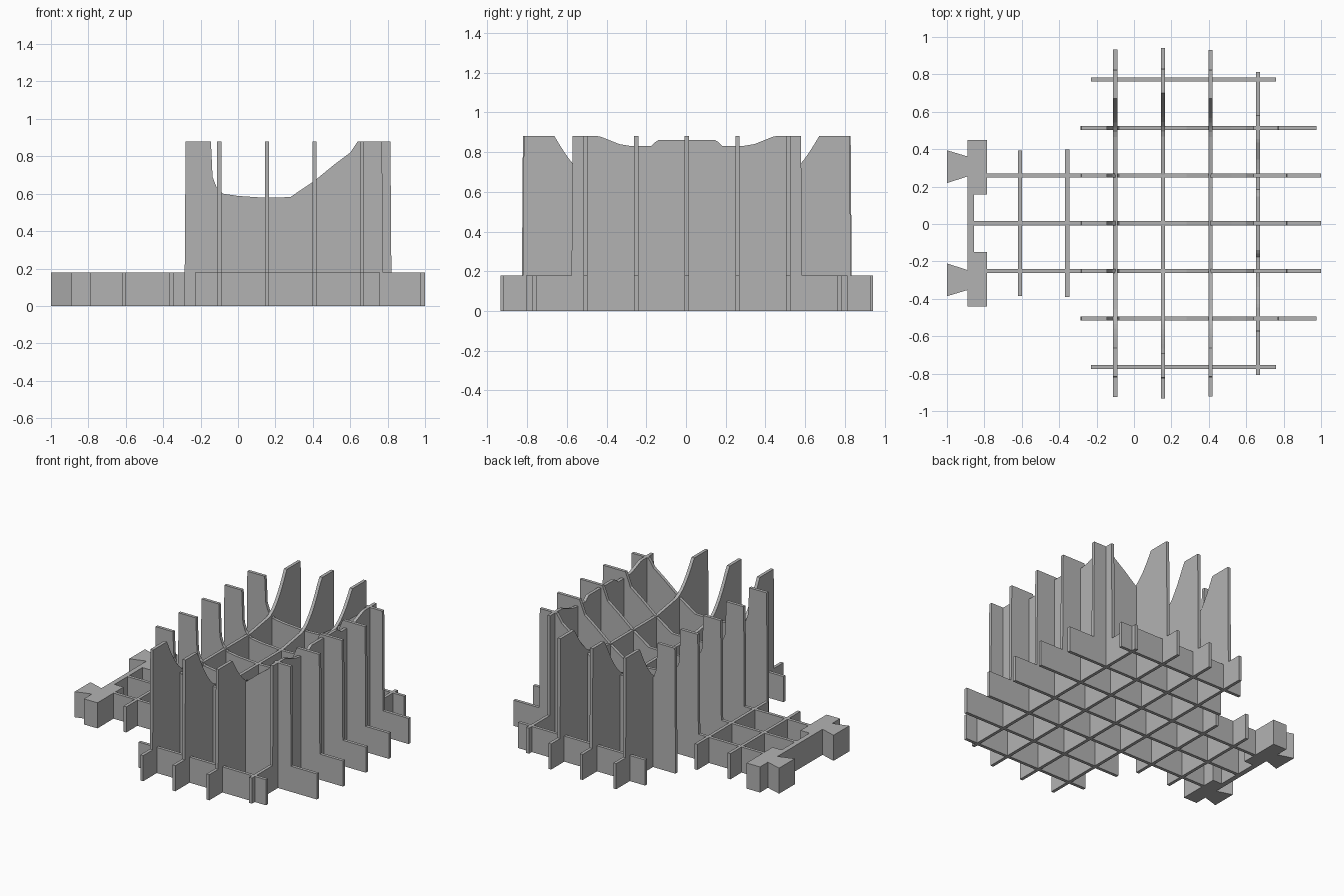
import bpy, bmesh

cube = bpy.data.objects.get("Cube")
if cube:
    bpy.data.objects.remove(cube, do_unlink=True)

grey = bpy.data.materials.new("plain grey")
grey.use_nodes = True
colour = (0.45, 0.45, 0.45, 1)
grey.diffuse_color = colour
grey.node_tree.nodes["Principled BSDF"].inputs["Base Color"].default_value = colour

LOW, TOP, THICK, MID = 0.18, 0.88, 0.022, 0.004


def plate(name, outline, depth):
    """Extrude a closed outline of 3D points by a depth vector."""
    bm = bmesh.new()
    face = bm.faces.new([bm.verts.new(p) for p in outline])
    new = bmesh.ops.extrude_face_region(bm, geom=[face])["geom"]
    bmesh.ops.translate(bm, vec=depth, verts=[v for v in new if isinstance(v, bmesh.types.BMVert)])
    bmesh.ops.recalc_face_normals(bm, faces=bm.faces)
    mesh = bpy.data.meshes.new(name)
    bm.to_mesh(mesh)
    bm.free()
    mesh.materials.append(grey)
    ob = bpy.data.objects.new(name, mesh)
    bpy.context.collection.objects.link(ob)
    return ob


def lookup(knots, u):
    """Straight-line interpolation through a profile."""
    for (a, za), (b, zb) in zip(knots, knots[1:]):
        if u <= b:
            return za + (zb - za) * max(0, u - a) / (b - a)
    return knots[-1][1]


# Hollow profile from back to front
hollow = [(-0.145, TOP), (-0.136, 0.69), (-0.115, 0.635), (-0.08, 0.6), (0, 0.588), (0.15, 0.578),
          (0.28, 0.582), (0.41, 0.67), (0.52, 0.76), (0.6, 0.82), (0.64, TOP)]
# Front cross rib, one half
front_edge = [(0, 0.86), (0.15, 0.86), (0.18, 0.83), (0.28, 0.83), (0.34, 0.84), (0.44, TOP)]


def dip(y):
    return 0.04 * min(1, max(0, (0.5 - abs(y)) / 0.24))


def cross_height(x, y):
    """Top of a cross rib: floor of the hollow, sweeping up at the sides."""
    y = abs(y)
    if x > 0.6:
        return lookup(front_edge, y)
    floor = lookup(hollow, x) - dip(y)
    edge = 0.69 if 0 < x < 0.3 else 0.665
    t = min(1, max(0, (y - 0.47) / (edge - 0.47)))
    return floor + (TOP - floor) * t ** 1.7


def outline(low, tall, tops):
    """Low foot with an optional raised middle."""
    pts = [(low[0], 0), (low[0], LOW)]
    if tall:
        if tall[0] - low[0] > 0.02:
            pts.append((tall[0] - 0.005, LOW))
        pts += [(tall[0], TOP)] + tops + [(tall[1], TOP), (tall[1] + 0.005, LOW)]
    return pts + [(low[1], LOW), (low[1], 0)]


# Long ribs, running back to front
long_ribs = [("centre", 0, (-0.86, 1), (-0.28, 0.815)),
             ("inner", 0.255, (-0.79, 1), (-0.28, 0.815)),
             ("middle", 0.51, (-0.285, 0.975), (-0.28, 0.77)),
             ("outer", 0.768, (-0.23, 0.76), None)]
for name, off, low, tall in long_ribs:
    for side in ((1, -1) if off else (1,)):
        y = side * off + MID
        tops = [(x, z if z == TOP else z - dip(off)) for x, z in hollow]
        pts = [(x, y - THICK / 2, z) for x, z in outline(low, tall, tops)]
        label = ("left_" if side > 0 else "right_") if off else ""
        plate(label + name + "_long_rib", pts, (0, THICK, 0))

# Cross ribs, running side to side
cross_ribs = [(-0.61, 0.39, 0), (-0.357, 0.395, 0), (-0.1, 0.93, 0.82),
              (0.155, 0.938, 0.825), (0.41, 0.925, 0.82), (0.662, 0.81, 0.575)]
STEPS = 64
for i, (x, low, tall) in enumerate(cross_ribs):
    tops = []
    for k in range(1, STEPS):
        y = tall * (2 * k / STEPS - 1)
        tops.append((y, cross_height(x, y)))
    pts = outline((-low, low), (-tall, tall) if tall else None, tops)
    plate(f"cross_rib_{i + 1}", [(x - THICK / 2, y + MID, z) for y, z in pts], (THICK, 0, 0))

# Rear connector: bar, two end blocks and two flared tabs
half = [(-0.855, 0.155), (-0.785, 0.155), (-0.785, 0.445), (-0.89, 0.445),
        (-0.89, 0.357), (-1, 0.39), (-1, 0.215), (-0.89, 0.25)]
ring = half + [(x, -y) for x, y in reversed(half)]
plate("rear_connector", [(x, y + MID, 0) for x, y in ring], (0, 0, LOW))
